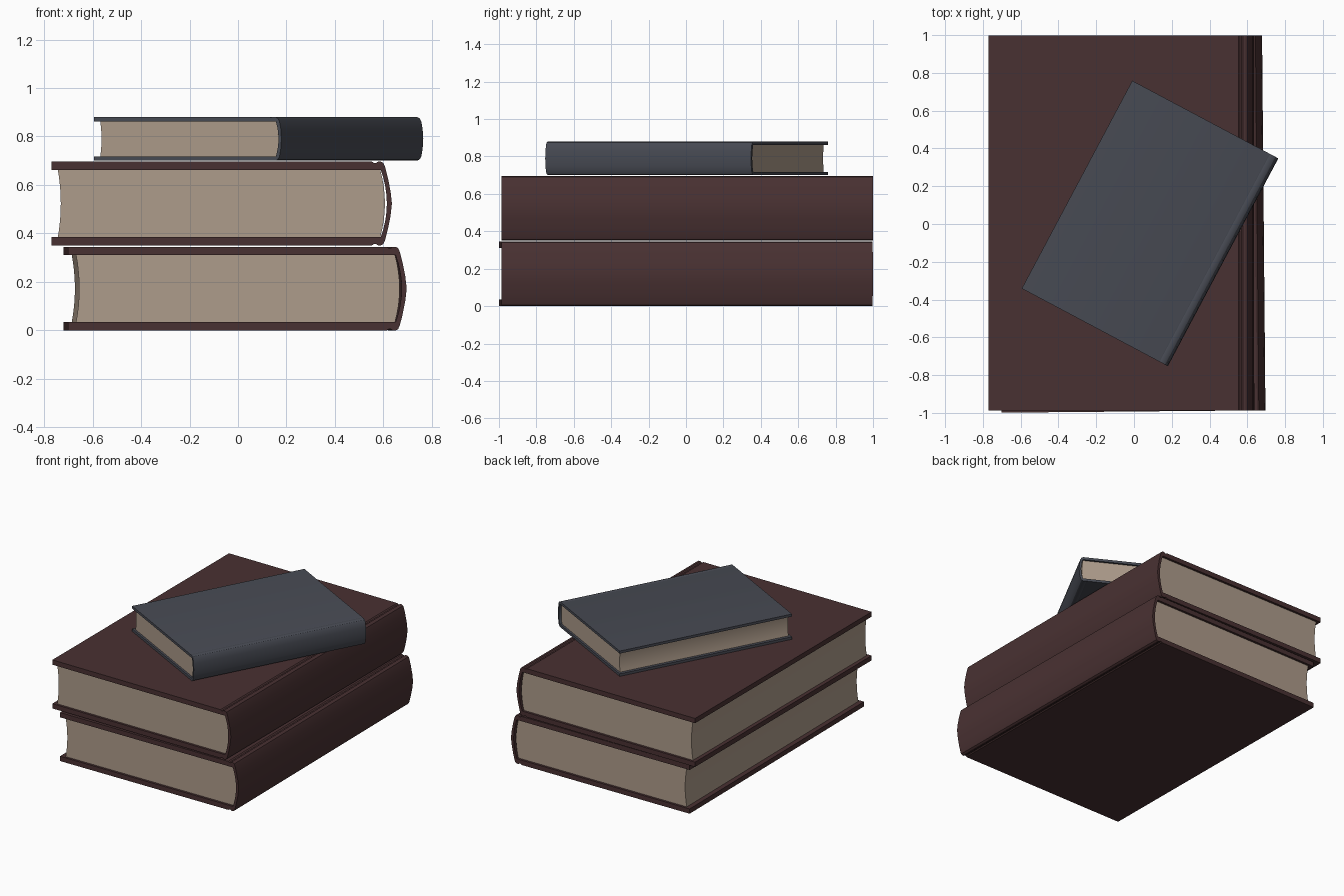
import bpy, bmesh, math
from mathutils import Matrix

if "Cube" in bpy.data.objects:
    bpy.data.objects.remove(bpy.data.objects["Cube"])


def material(name, srgb):
    m = bpy.data.materials.new(name)
    lin = [((c / 255 + 0.055) / 1.055) ** 2.4 for c in srgb]
    m.diffuse_color = (*lin, 1)
    m.use_nodes = True
    m.node_tree.nodes["Principled BSDF"].inputs["Base Color"].default_value = m.diffuse_color
    return m


BROWN = material("brown_leather", (73, 49, 50))
SLATE = material("slate_cloth", (72, 75, 84))
PAPER = material("aged_paper", (174, 156, 139))


def extrude_profile(name, outline, length, mat, place):
    """Extrude an XZ outline along Y, centred on Y = 0."""
    bm = bmesh.new()
    face = bm.faces.new([bm.verts.new((x, -length / 2, z)) for x, z in outline])
    ext = bmesh.ops.extrude_face_region(bm, geom=[face])
    moved = [v for v in ext["geom"] if isinstance(v, bmesh.types.BMVert)]
    bmesh.ops.translate(bm, verts=moved, vec=(0, length, 0))
    bmesh.ops.recalc_face_normals(bm, faces=bm.faces)
    me = bpy.data.meshes.new(name)
    bm.to_mesh(me)
    bm.free()
    me.materials.append(mat)
    ob = bpy.data.objects.new(name, me)
    bpy.context.collection.objects.link(ob)
    ob.matrix_world = place
    bpy.ops.object.select_all(action='DESELECT')
    ob.select_set(True)
    bpy.context.view_layer.objects.active = ob
    bpy.ops.object.shade_smooth_by_angle(angle=math.radians(30))
    return ob


def arc(x, half, bulge, n=8):
    """Shallow curve from z = half down to -half, bulging along X."""
    zs = [half * (1 - 2 * i / n) for i in range(n + 1)]
    return [(x + bulge * (1 - (z / half) ** 2), z) for z in zs]


def book(name, x0, x1, height, length, board, shell, spine, mat, place,
         fore_inset, end_inset, gap, hollow):
    h = height / 2
    # Case: upper spine half is mirrored to make the full wrap
    half = [(x1 - d, h * f) for d, f in spine]
    outer = [(x0, h)] + half + [(x1, 0)] + [(x, -z) for x, z in reversed(half)] + [(x0, -h)]
    inner_h = h - board
    xe = x1 - gap
    inner = [(x0, inner_h)] + arc(xe, inner_h, x1 - shell - xe) + [(x0, -inner_h)]
    extrude_profile(name + "_cover", outer + inner[::-1], length, mat, place)
    # Page block: hollow fore-edge, rounded back
    front = arc(x0 + fore_inset, inner_h, hollow)
    back = arc(xe - 0.002, inner_h, x1 - shell - xe - 0.006)
    extrude_profile(name + "_pages", back + front[::-1], length - 2 * end_inset,
                    PAPER, place)


# Spine half-profiles: (distance in from spine face, fraction of half height)
GROOVED = [(0.082, 1), (0.074, 0.965), (0.066, 0.965), (0.058, 1), (0.045, 1),
           (0.035, 0.965), (0.028, 0.87), (0.017, 0.62), (0.006, 0.30)]
ROUNDED = [(0.055, 1), (0.050, 0.985), (0.045, 1), (0.028, 1), (0.017, 0.94),
           (0.009, 0.80), (0.003, 0.45)]


def pose(x, y, z, angle):
    return Matrix.Translation((x, y, z)) @ Matrix.Rotation(angle, 4, 'Z')


# Two large volumes, the lower one slightly askew
book("bottom_book", -0.71, 0.687, 0.345, 1.985, 0.034, 0.021, GROOVED, BROWN,
     pose(0, 0, 0.1725, 0.009), 0.033, 0.016, 0.046, 0.013)
book("middle_book", -0.77, 0.635, 0.345, 1.985, 0.034, 0.021, GROOVED, BROWN,
     pose(0, 0.006, 0.5235, 0), 0.027, 0.016, 0.046, 0.012)
# Small volume turned on top
book("top_book", -0.438, 0.438, 0.18, 1.246, 0.018, 0.014, ROUNDED, SLATE,
     pose(0.085, 0.003, 0.79, math.radians(-28)), 0.022, 0.014, 0.026, 0.006)
